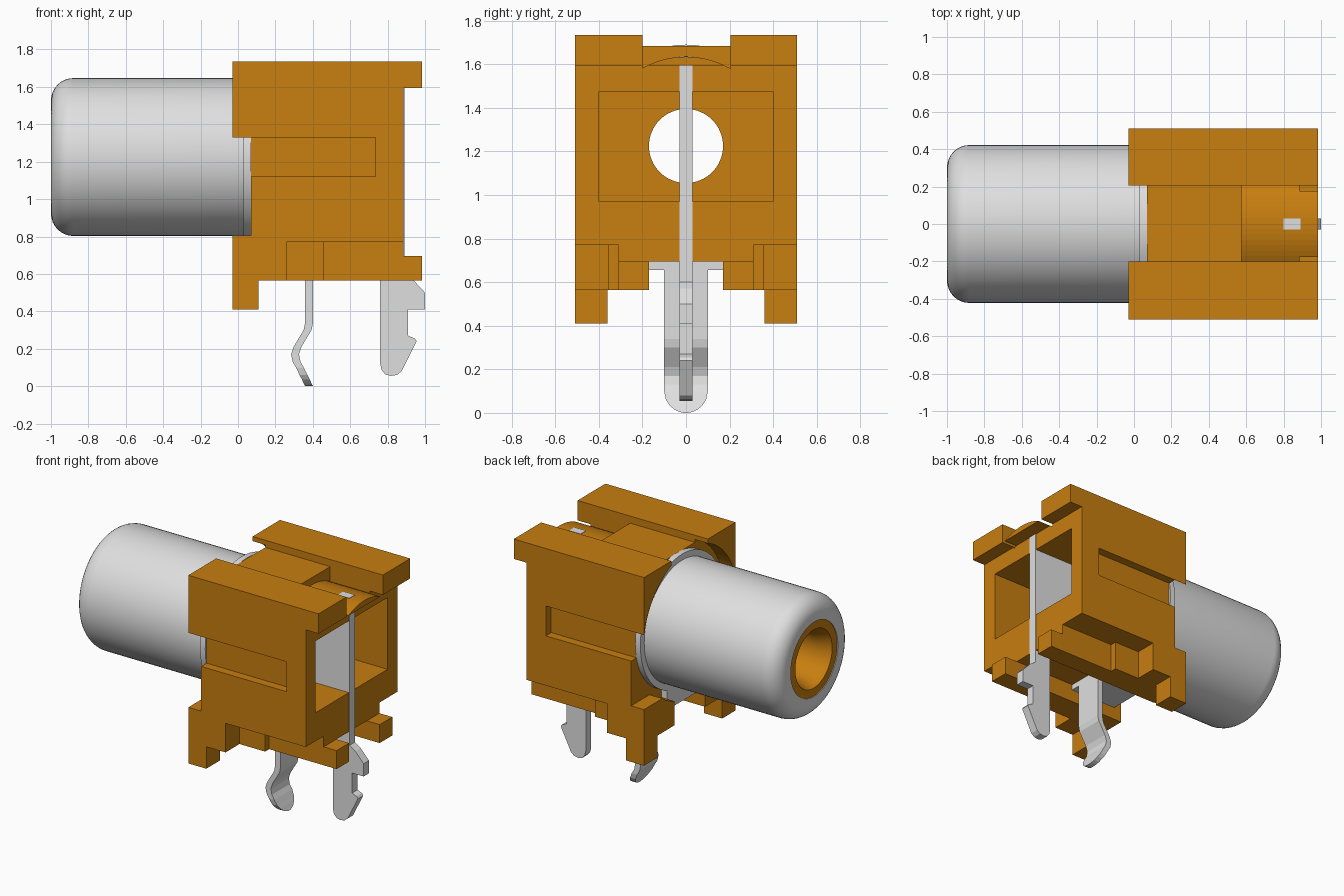
import bpy, bmesh, math

if "Cube" in bpy.data.objects:
    bpy.data.objects.remove(bpy.data.objects["Cube"])

def material(name, rgb):
    m = bpy.data.materials.new(name)
    m.diffuse_color = (*rgb, 1)
    m.use_nodes = True
    m.node_tree.nodes["Principled BSDF"].inputs["Base Color"].default_value = m.diffuse_color
    return m

ORANGE = material("orange plastic", (0.58, 0.21, 0.005))
METAL = material("light grey metal", (0.74, 0.74, 0.74))
AXIS_Z = 1.225      # height of the barrel's centre line

def make(name, verts, faces, mat):
    me = bpy.data.meshes.new(name)
    me.from_pydata(verts, [], faces)
    bm = bmesh.new()
    bm.from_mesh(me)
    bmesh.ops.recalc_face_normals(bm, faces=bm.faces)
    bm.to_mesh(me)
    bm.free()
    me.materials.append(mat)
    ob = bpy.data.objects.new(name, me)
    bpy.context.collection.objects.link(ob)
    return ob

def loft(name, rings, mat, capped=True, loop=False):
    """Skin equal-length closed rings; cap the ends or join last to first."""
    n = len(rings[0])
    verts = [p for r in rings for p in r]
    faces = []
    for i in range(len(rings) if loop else len(rings) - 1):
        a, b = i * n, ((i + 1) % len(rings)) * n
        faces += [(a + j, a + (j + 1) % n, b + (j + 1) % n, b + j) for j in range(n)]
    if capped and not loop:
        faces += [tuple(range(n)), tuple(range(len(verts) - n, len(verts)))]
    return make(name, verts, faces, mat)

def extrude_y(name, pts, y0, y1, mat):
    return loft(name, [[(x, y, z) for x, z in pts] for y in (y0, y1)], mat)

def extrude_x(name, pts, x0, x1, mat):
    return loft(name, [[(x, y, z) for y, z in pts] for x in (x0, x1)], mat)

def box(name, x, y, z, mat):
    return extrude_y(name, [(x[0], z[0]), (x[1], z[0]), (x[1], z[1]), (x[0], z[1])], *y, mat)

def circle(r, n=64):
    return [(r * math.cos(2 * math.pi * i / n), AXIS_Z + r * math.sin(2 * math.pi * i / n))
            for i in range(n)]

def lathe(name, profile, mat):
    """Turn a closed (x, radius) profile around the barrel axis."""
    ob = loft(name, [[(x, y, z) for y, z in circle(r)] for x, r in profile], mat, loop=True)
    bpy.context.view_layer.objects.active = ob
    ob.select_set(True)
    bpy.ops.object.shade_smooth_by_angle(angle=math.radians(30))
    ob.select_set(False)
    return ob

def cut(ob, cutter):
    mod = ob.modifiers.new("cut", 'BOOLEAN')
    mod.operation, mod.solver, mod.object = 'DIFFERENCE', 'EXACT', cutter
    bpy.context.view_layer.objects.active = ob
    bpy.ops.object.modifier_apply(modifier=mod.name)
    bpy.data.objects.remove(cutter)

# Housing: side profile extruded across the width, then cut
housing = extrude_y("housing", [
    (-0.03, 0.41), (0.11, 0.41), (0.11, 0.565), (0.985, 0.565), (0.985, 0.695), (0.885, 0.695),
    (0.885, 1.595), (0.985, 1.595), (0.985, 1.735), (-0.03, 1.735)], -0.51, 0.51, ORANGE)

def cut_box(x, y, z):
    cut(housing, box("cutter", x, y, z, ORANGE))

cut_box((-0.2, 1.2), (-0.2, 0.205), (1.685, 1.9))        # top slot
arc = [(y, AXIS_Z + math.sqrt(0.41 ** 2 - y * y)) for y in [-0.2 + 0.405 * i / 14 for i in range(15)]]
cut(housing, extrude_x("cutter", arc + [(0.205, 1.9), (-0.2, 1.9)], 0.575, 1.2, ORANGE))  # arched step
cut(housing, extrude_x("cutter", circle(0.52), -0.2, 0.07, ORANGE))   # round barrel seat
cut_box((-0.2, 0.07), (-0.8, 0.8), (0.805, AXIS_Z))      # side notch of the seat
cut_box((-0.2, 1.2), (-0.17, 0.17), (0.2, 0.695))        # channel underneath
cut_box((-0.2, 0.07), (-0.17, 0.17), (0.2, 0.8))         # front mouth of the channel
cut_box((-0.2, 0.2), (-0.36, 0.36), (0.2, 0.565))        # gap between the front feet
cut_box((0.47, 1.2), (-0.4, 0.4), (0.97, 1.475))         # rear cavity
cut(housing, extrude_x("cutter", circle(0.17), -0.2, 0.6, ORANGE))    # through hole
for s in (-1, 1):
    def span(inner):
        return tuple(sorted((s * inner, s * 0.8)))
    cut_box((-0.2, 0.735), span(0.45), (1.12, 1.33))     # side groove
    cut_box((0.26, 0.461), span(0.355), (0.2, 0.77))     # lower side steps
    cut_box((0.46, 1.2), span(0.31), (0.2, 0.77))

# Metal barrel with rounded lip and rear flange
lip = [(-0.88 - 0.12 * math.sin(a), 0.302 + 0.12 * math.cos(a))
       for a in [math.pi / 2 * (1 - i / 8) for i in range(9)]]
lathe("barrel_shell", [(-1.0, 0.262)] + lip + [
    (0.03, 0.422), (0.03, 0.465), (0.07, 0.465), (0.07, 0.262)], METAL)

# Plastic core with a funnelled hole
lathe("barrel_core", [(-0.995, 0.265), (-0.995, 0.205), (-0.90, 0.17), (0.07, 0.17), (0.07, 0.265)], ORANGE)

# Ground contact: tab, bridge and bent spring leg with a rounded tip
box("ground_tab", (0.03, 0.07), (-0.17, 0.17), (0.655, 0.8), METAL)
box("ground_bridge", (0.05, 0.40), (-0.17, 0.17), (0.655, 0.694), METAL)
leg = [(0.38, 0.67, 0.1), (0.38, 0.34, 0.1), (0.372, 0.30, 0.1), (0.318, 0.21, 0.1), (0.305, 0.17, 0.1),
       (0.313, 0.13, 0.1), (0.332, 0.098, 0.1), (0.35, 0.06, 0.092), (0.363, 0.035, 0.076),
       (0.372, 0.015, 0.053), (0.377, 0.005, 0.031), (0.38, 0.0, 0.01)]
loft("ground_spring_leg", [[(x - 0.021, -w, z), (x + 0.021, -w, z), (x + 0.021, w, z), (x - 0.021, w, z)]
                           for x, z, w in leg], METAL)

# Centre contact: flat blade with a barbed snap-in tail
extrude_y("signal_blade", [
    (0.76, 0.12), (0.768, 0.087), (0.787, 0.063), (0.815, 0.055), (0.85, 0.06), (0.875, 0.08),
    (0.955, 0.24), (0.945, 0.255), (0.91, 0.27), (0.91, 0.41), (1.0, 0.41), (1.0, 0.50),
    (0.935, 0.57), (0.89, 0.60), (0.89, 1.637), (0.80, 1.637), (0.80, 1.475), (0.49, 1.475),
    (0.49, 0.97), (0.76, 0.97)], -0.03, 0.03, METAL)
